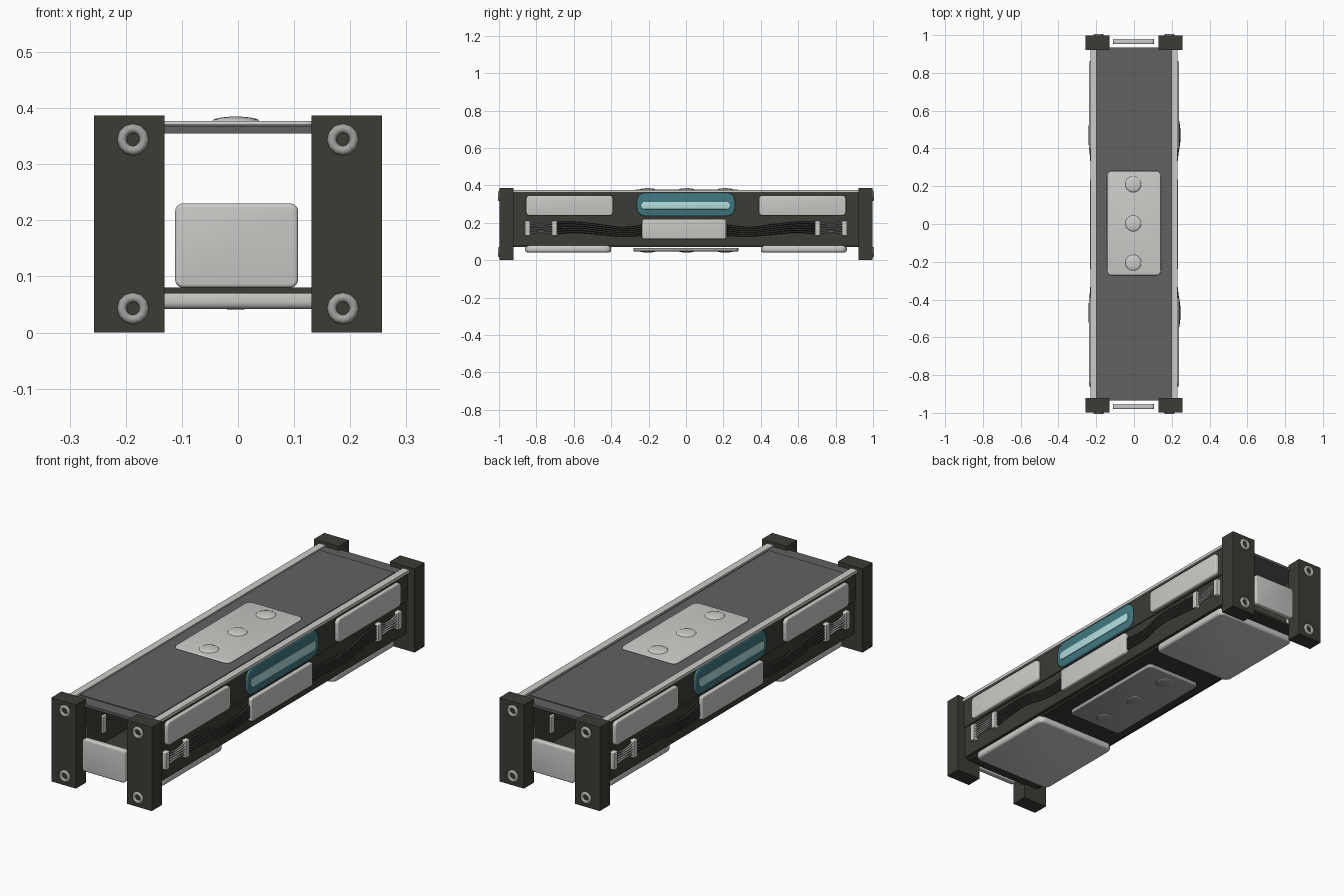
import bpy, bmesh, math
from mathutils import Vector, Matrix

if "Cube" in bpy.data.objects:
    bpy.data.objects.remove(bpy.data.objects["Cube"])


def mat(name, r, g, b):
    m = bpy.data.materials.new(name)
    m.diffuse_color = (r, g, b, 1)
    m.use_nodes = True
    m.node_tree.nodes["Principled BSDF"].inputs["Base Color"].default_value = m.diffuse_color
    return m


DARK = mat("dark olive metal", 0.045, 0.045, 0.036)
CABLE = mat("black cable", 0.025, 0.025, 0.022)
GREY = mat("grey panel", 0.12, 0.12, 0.12)
WHITE = mat("off white", 0.60, 0.60, 0.58)
STEEL = mat("bolt steel", 0.36, 0.36, 0.35)
TEAL = mat("teal lens", 0.05, 0.19, 0.22)
GLOW = mat("pale cyan light", 0.45, 0.72, 0.72)


def finish(name, bm, m, smooth=False):
    bmesh.ops.recalc_face_normals(bm, faces=bm.faces)
    me = bpy.data.meshes.new(name)
    bm.to_mesh(me)
    bm.free()
    me.materials.append(m)
    ob = bpy.data.objects.new(name, me)
    bpy.context.collection.objects.link(ob)
    if smooth:
        bpy.ops.object.select_all(action='DESELECT')
        ob.select_set(True)
        bpy.context.view_layer.objects.active = ob
        bpy.ops.object.shade_smooth_by_angle(angle=math.radians(35))
    return ob


def box(name, x, y, z, m, axis=None, r=0.0, soft=0.0):
    """Box from (lo, hi) spans; corners along axis rounded by r, rims by soft."""
    lo = Vector((min(x), min(y), min(z)))
    hi = Vector((max(x), max(y), max(z)))
    bm = bmesh.new()
    bmesh.ops.create_cube(bm, size=1)
    for v in bm.verts:
        v.co = Vector(((lo[i] + hi[i]) / 2 + v.co[i] * (hi[i] - lo[i]) for i in range(3)))
    if r:
        es = [e for e in bm.edges
              if abs((e.verts[0].co - e.verts[1].co).normalized()[axis]) > 0.9]
        bmesh.ops.bevel(bm, geom=es, offset=r, segments=5, profile=0.5, affect='EDGES')
    if soft:
        bm.normal_update()
        a = axis or 0
        es = {e for f in bm.faces if abs(f.normal[a]) > 0.9 for e in f.edges}
        bmesh.ops.bevel(bm, geom=list(es), offset=soft, segments=3, profile=0.5, affect='EDGES')
    return finish(name, bm, m, bool(r or soft))


def dome(name, loc, rad, h, m):
    bm = bmesh.new()
    bmesh.ops.create_uvsphere(bm, u_segments=20, v_segments=10, radius=1)
    bmesh.ops.scale(bm, vec=(rad, rad, h), verts=bm.verts)
    bmesh.ops.translate(bm, vec=loc, verts=bm.verts)
    finish(name, bm, m, True)


def ring(name, loc, major, minor):
    """Bolt ring around the y axis."""
    bpy.ops.mesh.primitive_torus_add(location=loc, rotation=(math.pi / 2, 0, 0),
                                     major_segments=12, minor_segments=8,
                                     major_radius=major, minor_radius=minor)
    ob = bpy.context.object
    ob.name = name
    ob.data.materials.append(STEEL)
    bpy.ops.object.shade_smooth_by_angle(angle=math.radians(50))


def tube(name, pts, rad, m):
    cu = bpy.data.curves.new(name, 'CURVE')
    cu.dimensions = '3D'
    cu.bevel_depth = rad
    cu.bevel_resolution = 2
    cu.resolution_u = 6
    cu.use_fill_caps = True
    sp = cu.splines.new('BEZIER')
    sp.bezier_points.add(len(pts) - 1)
    for bp, p in zip(sp.bezier_points, pts):
        bp.co = p
        bp.handle_left_type = bp.handle_right_type = 'AUTO'
    cu.materials.append(m)
    bpy.context.collection.objects.link(bpy.data.objects.new(name, cu))


# corner posts with bolts, end plates
for sy in (-1, 1):
    for sx in (-1, 1):
        box("corner_post", (sx * 0.131, sx * 0.257), (sy * 0.922, sy * 0.997), (0, 0.387), DARK)
        for z in (0.043, 0.344):
            ring("post_bolt", (sx * 0.187, sy * 0.997, z), 0.020, 0.0085)
    box("end_plate", (-0.112, 0.107), (sy * 0.952, sy * 0.98), (0.08, 0.23), WHITE, 1, 0.014, 0.006)

# long shell: roof, floor
box("roof_panel", (-0.2, 0.2), (-0.935, 0.935), (0.355, 0.367), GREY)
box("roof_inset", (-0.195, 0.19), (-0.875, 0.875), (0.366, 0.371), GREY)
box("floor_panel", (-0.2, 0.2), (-0.93, 0.93), (0.07, 0.08), DARK)

# top and bottom centre plates with studs
box("top_plate", (-0.142, 0.142), (-0.272, 0.28), (0.366, 0.377), WHITE, 2, 0.025, 0.004)
box("bottom_plate", (-0.142, 0.142), (-0.28, 0.28), (0.047, 0.066), STEEL, 2, 0.02, 0.004)
for y in (-0.205, 0.003, 0.21):
    dome("top_stud", (-0.004, y, 0.377), 0.042, 0.008, WHITE)
    dome("bottom_stud", (-0.004, y, 0.047), 0.04, 0.006, STEEL)

# bottom pads
for s in (-1, 1):
    box("bottom_pad", (-0.21, 0.21), (s * 0.40, s * 0.86), (0.042, 0.079), WHITE, 2, 0.03, 0.012)

# both long sides
for s in (-1, 1):
    X = lambda a, b: (s * a, s * b)
    box("upper_side_wall", X(0.197, 0.222), (-0.93, 0.93), (0.23, 0.362), DARK)
    box("lower_side_wall", X(0.197, 0.217), (-0.93, 0.93), (0.078, 0.23), DARK)
    box("top_rail", X(0.198, 0.231), (-0.93, 0.93), (0.361, 0.375), WHITE)
    box("side_lens", X(0.215, 0.231), (-0.262, 0.262), (0.235, 0.36), TEAL, 0, 0.045, 0.006)
    box("side_light", X(0.225, 0.234), (-0.238, 0.235), (0.272, 0.312), GLOW, 0, 0.015, 0.002)
    box("side_centre_box", X(0.21, 0.234), (-0.235, 0.215), (0.113, 0.22), WHITE, 0, 0.01, 0.005)
    bulge = 0.241 if s > 0 else 0.236
    for t in (-1, 1):
        box("side_pad", X(0.215, 0.238), (t * 0.39, t * 0.855), (0.238, 0.347), WHITE, 0, 0.02, 0.006)
        # connector brackets and their short wires
        for y in (0.703, 0.848):
            box("connector_bracket", X(0.188, 0.236), (t * (y - 0.014), t * (y + 0.014)),
                (0.13, 0.212), WHITE, 0, 0.005, 0.003)
        for i in range(5):
            z = 0.143 + i * 0.014
            tube("connector_wire", [(s * 0.224, t * 0.845, z), (s * 0.226, t * 0.775, 0.171 + (z - 0.171) * 0.7),
                                    (s * 0.224, t * 0.705, z)], 0.004, STEEL)
            # cable loom sweeping from bracket to centre box
            k = i - 2
            tube("loom_cable", [(s * 0.220, t * 0.70, 0.172 + k * 0.014),
                                (s * 0.226, t * 0.60, 0.176 + k * 0.012),
                                (s * bulge, t * 0.47, 0.165 + k * 0.011),
                                (s * 0.226, t * 0.34, 0.152 + k * 0.010),
                                (s * 0.220, t * 0.22, 0.160 + k * 0.012)], 0.006, CABLE)
